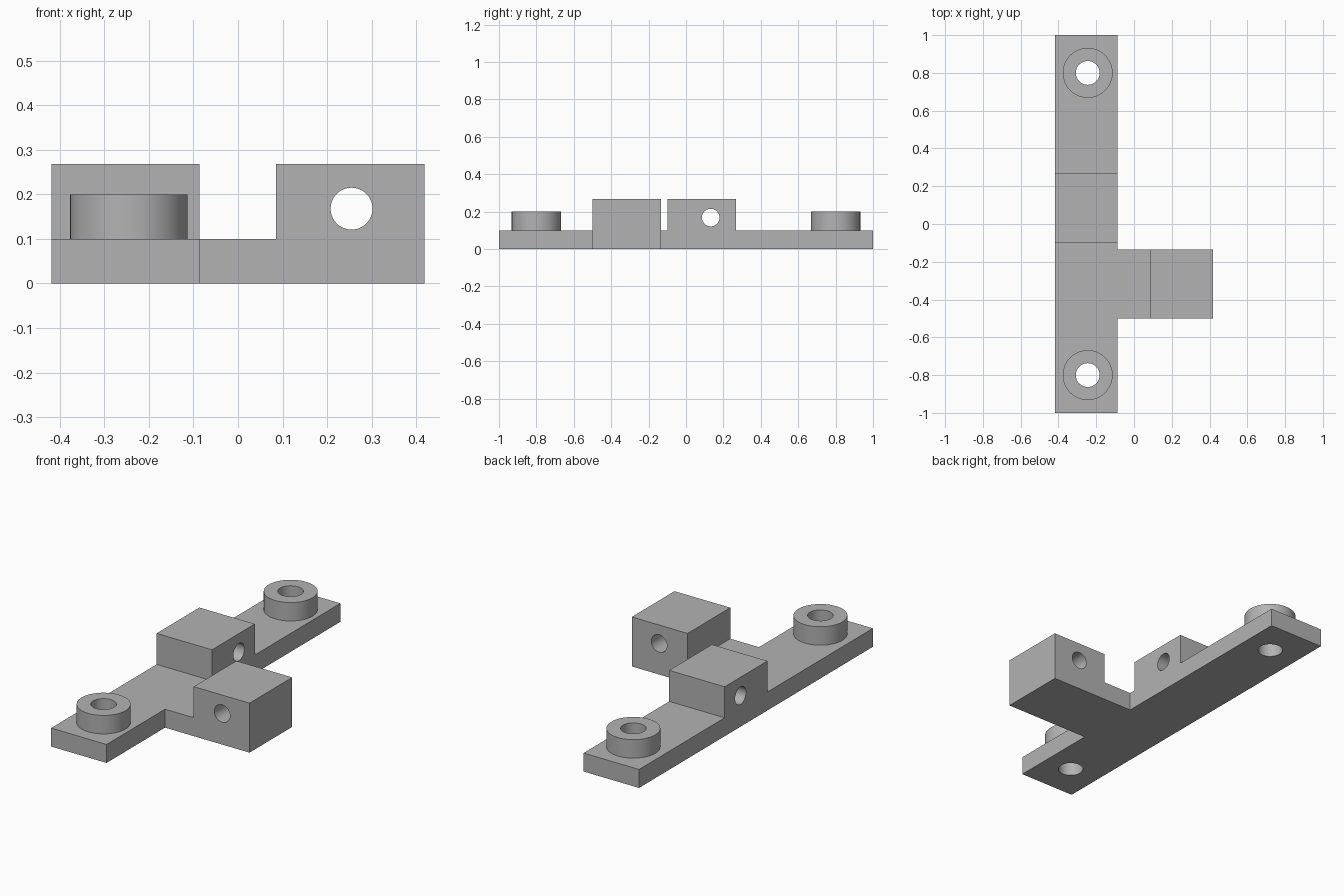
import bpy, bmesh
from math import radians
from mathutils import Matrix

if "Cube" in bpy.data.objects:
    bpy.data.objects.remove(bpy.data.objects["Cube"], do_unlink=True)

LEFT, RIGHT = -0.419, 0.419       # overall width
BAR_EDGE, ARM_STEP = -0.087, 0.085
FLOOR, TOP = 0.1, 0.268           # plate and block heights
BOSS_X, BOSS_Y = -0.245, 0.8

grey = bpy.data.materials.new("plain grey")
grey.use_nodes = True
colour = (0.45, 0.45, 0.45, 1)
grey.diffuse_color = colour
grey.node_tree.nodes["Principled BSDF"].inputs["Base Color"].default_value = colour


def make_object(name, bm):
    bmesh.ops.recalc_face_normals(bm, faces=bm.faces)
    mesh = bpy.data.meshes.new(name)
    bm.to_mesh(mesh)
    bm.free()
    mesh.materials.append(grey)
    obj = bpy.data.objects.new(name, mesh)
    bpy.context.collection.objects.link(obj)
    return obj


def prism(name, outline, z0, z1):
    bm = bmesh.new()
    face = bm.faces.new([bm.verts.new((x, y, z0)) for x, y in outline])
    up = bmesh.ops.extrude_face_region(bm, geom=[face])["geom"]
    verts = [v for v in up if isinstance(v, bmesh.types.BMVert)]
    bmesh.ops.translate(bm, verts=verts, vec=(0, 0, z1 - z0))
    return make_object(name, bm)


def box(name, x0, x1, y0, y1, z0, z1):
    return prism(name, [(x0, y0), (x1, y0), (x1, y1), (x0, y1)], z0, z1)


def cylinder(name, centre, radius, length, axis="Z"):
    turn = {"X": Matrix.Rotation(radians(90), 4, "Y"),
            "Y": Matrix.Rotation(radians(90), 4, "X"),
            "Z": Matrix()}[axis]
    bm = bmesh.new()
    bmesh.ops.create_cone(bm, cap_ends=True, segments=64, radius1=radius,
                          radius2=radius, depth=length,
                          matrix=Matrix.Translation(centre) @ turn)
    return make_object(name, bm)


# T-shaped body at full block height
bracket = prism("bracket", [(LEFT, -1), (BAR_EDGE, -1), (BAR_EDGE, -0.5),
                            (RIGHT, -0.5), (RIGHT, -0.135), (BAR_EDGE, -0.135),
                            (BAR_EDGE, 1), (LEFT, 1)], 0, TOP)

# Reliefs that leave the two raised blocks
steps = [("DIFFERENCE", box("rear_relief", -0.6, 0, 0.268, 1.2, FLOOR, 0.5)),
         ("DIFFERENCE", box("front_relief", -0.6, ARM_STEP, -1.2, -0.098, FLOOR, 0.5))]

# Round bosses at both ends, then their vertical bores
for end, y in (("front", -BOSS_Y), ("rear", BOSS_Y)):
    steps.append(("UNION", cylinder(end + "_boss", (BOSS_X, y, 0.126), 0.132, 0.148)))
    steps.append(("DIFFERENCE", cylinder(end + "_bore", (BOSS_X, y, 0.1), 0.063, 0.6)))

# Cross holes through the raised blocks
steps += [("DIFFERENCE", cylinder("bar_block_hole", (BOSS_X, 0.132, 0.168), 0.047, 0.8, "X")),
          ("DIFFERENCE", cylinder("arm_block_hole", (0.255, -0.32, 0.168), 0.047, 0.8, "Y"))]

bpy.context.view_layer.objects.active = bracket
for operation, tool in steps:
    tool.hide_render = True
    mod = bracket.modifiers.new(tool.name, "BOOLEAN")
    mod.operation, mod.object, mod.solver = operation, tool, "EXACT"
    bpy.ops.object.modifier_apply(modifier=mod.name)
    bpy.data.objects.remove(tool, do_unlink=True)

# Smooth the round walls, keep the edges sharp
bpy.ops.object.select_all(action="DESELECT")
bracket.select_set(True)
bpy.ops.object.shade_smooth_by_angle(angle=radians(30))
